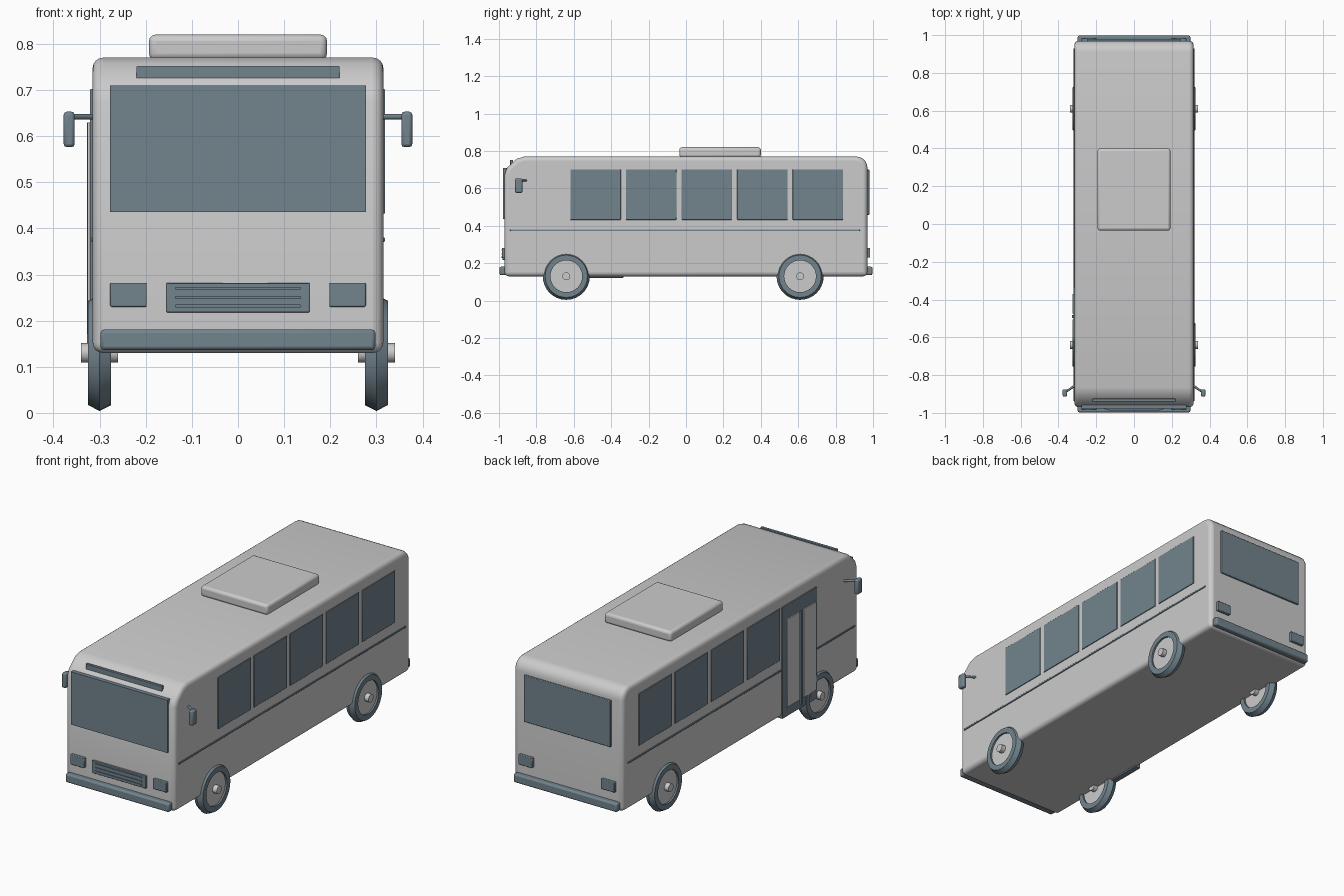
import bpy, bmesh
from math import cos, sin, pi, radians
from mathutils import Vector

if "Cube" in bpy.data.objects:
    bpy.data.objects.remove(bpy.data.objects["Cube"])

slate = bpy.data.materials.new("slate")
slate.diffuse_color = (0.17, 0.23, 0.27, 1)
slate.use_nodes = True
slate.node_tree.nodes["Principled BSDF"].inputs["Base Color"].default_value = slate.diffuse_color


def finish(name, bm, mat=None, bevel=0, segs=2):
    bmesh.ops.recalc_face_normals(bm, faces=bm.faces)
    me = bpy.data.meshes.new(name)
    bm.to_mesh(me)
    bm.free()
    ob = bpy.data.objects.new(name, me)
    bpy.context.collection.objects.link(ob)
    if mat:
        me.materials.append(mat)
    if bevel:
        m = ob.modifiers.new("bevel", 'BEVEL')
        m.width, m.segments = bevel, segs
        m.limit_method, m.angle_limit = 'ANGLE', radians(35)
    bpy.ops.object.select_all(action='DESELECT')
    bpy.context.view_layer.objects.active = ob
    ob.select_set(True)
    bpy.ops.object.shade_smooth_by_angle(angle=radians(32))
    return ob


def box(name, x, y, z, mat=None, bevel=0, segs=2):
    """Box from (min, max) ranges."""
    bm = bmesh.new()
    bmesh.ops.create_cube(bm, size=1)
    for v in bm.verts:
        v.co = [r[0] if c < 0 else r[1] for c, r in zip(v.co, (x, y, z))]
    return finish(name, bm, mat, bevel, segs)


def side(s, a, b):
    return tuple(sorted((s * a, s * b)))


def lathe(name, profile, centre, mat=None, n=32):
    """Closed (x, radius) loop turned about an axis along x."""
    bm = bmesh.new()
    cx, cy, cz = centre
    rings = [[bm.verts.new((cx + x, cy + r * cos(2 * pi * i / n), cz + r * sin(2 * pi * i / n)))
              for x, r in profile] for i in range(n)]
    for i in range(n):
        a, b = rings[i], rings[(i + 1) % n]
        for j in range(len(profile)):
            k = (j + 1) % len(profile)
            bm.faces.new((a[j], a[k], b[k], b[j]))
    return finish(name, bm, mat)


def rod(name, a, b, r, mat=None, n=24):
    a, b = Vector(a), Vector(b)
    bm = bmesh.new()
    bmesh.ops.create_cone(bm, cap_ends=True, segments=n, radius1=r, radius2=r, depth=(b - a).length)
    q = (b - a).to_track_quat('Z', 'Y')
    for v in bm.verts:
        v.co = q @ v.co + (a + b) / 2
    return finish(name, bm, mat)


# Body shell: side profile extruded across the width
profile = [(-0.97, 0.13), (0.97, 0.13)]
profile += [(0.91 + 0.06 * cos(t * pi / 10), 0.71 + 0.06 * sin(t * pi / 10)) for t in range(6)]
profile += [(-0.865, 0.77), (-0.905, 0.758), (-0.957, 0.71), (-0.97, 0.675)]
bm = bmesh.new()
face = bm.faces.new([bm.verts.new((-0.315, y, z)) for y, z in profile])
ext = bmesh.ops.extrude_face_region(bm, geom=[face])
for v in [g for g in ext["geom"] if isinstance(g, bmesh.types.BMVert)]:
    v.co.x = 0.315
finish("body", bm, None, 0.022, 4)

# Roof unit
box("roof_unit", (-0.193, 0.193), (-0.035, 0.4), (0.765, 0.82), None, 0.014, 3)

# Front: glass, sign, grille
box("windshield", (-0.278, 0.278), (-0.978, -0.955), (0.435, 0.71), slate)
box("destination_sign", (-0.22, 0.22), (-0.94, -0.925), (0.712, 0.752), slate, 0.002)
box("grille", (-0.155, 0.155), (-0.982, -0.96), (0.218, 0.282), slate, 0.002)
for z in (0.232, 0.25, 0.27):
    box("grille_slat", (-0.135, 0.135), (-0.987, -0.975), (z - 0.003, z + 0.003), slate)

# Rear window
box("rear_window", (-0.25, 0.25), (0.96, 0.98), (0.458, 0.7), slate, 0.003)

# Bumpers and lamps
for e, end in ((-1, "front"), (1, "rear")):
    box(end + "_bumper", (-0.298, 0.298), side(e, 0.962, 0.997), (0.136, 0.181), slate, 0.008)
    for s in (-1, 1):
        box(end + "_lamp", side(s, 0.198, 0.277), side(e, 0.96, 0.985), (0.23, 0.282), slate, 0.003)

# Side windows and trim strips; the door takes the front left bay
for s in (-1, 1):
    for i in range(5):
        if s < 0 and i == 0:
            continue
        y = -0.483 + 0.297 * i
        box("side_window", side(s, 0.305, 0.319), (y - 0.135, y + 0.135), (0.432, 0.702), slate, 0.002)
    box("trim_strip", side(s, 0.31, 0.319), (-0.94, 0.93), (0.371, 0.38), slate, 0.002)

# Door with two leaves
box("door_frame", (-0.321, -0.29), (-0.62, -0.335), (0.122, 0.702), slate, 0.002)
for y0, y1 in ((-0.61, -0.505), (-0.475, -0.37)):
    box("door_leaf", (-0.326, -0.315), (y0, y1), (0.17, 0.63), None, 0.002)
box("door_post", (-0.327, -0.315), (-0.498, -0.482), (0.14, 0.63), slate)

# Wheels
tire = [(-0.025, 0.085), (-0.025, 0.113), (0, 0.126), (0.025, 0.113), (0.025, 0.085)]
for s in (-1, 1):
    for y in (-0.64, 0.61):
        c = (s * 0.3, y, 0.13)
        lathe("tire", tire, c, slate)
        rod("rim", (s * 0.284, y, 0.13), (s * 0.316, y, 0.13), 0.086, None, 32)
        rod("hub", (s * 0.26, y, 0.13), (s * 0.34, y, 0.13), 0.021, None, 16)

# Mirrors
for s in (-1, 1):
    rod("mirror_arm", (s * 0.305, -0.85, 0.642), (s * 0.366, -0.892, 0.642), 0.006, slate, 12)
    box("mirror", side(s, 0.354, 0.378), (-0.914, -0.875), (0.576, 0.653), slate, 0.007)
